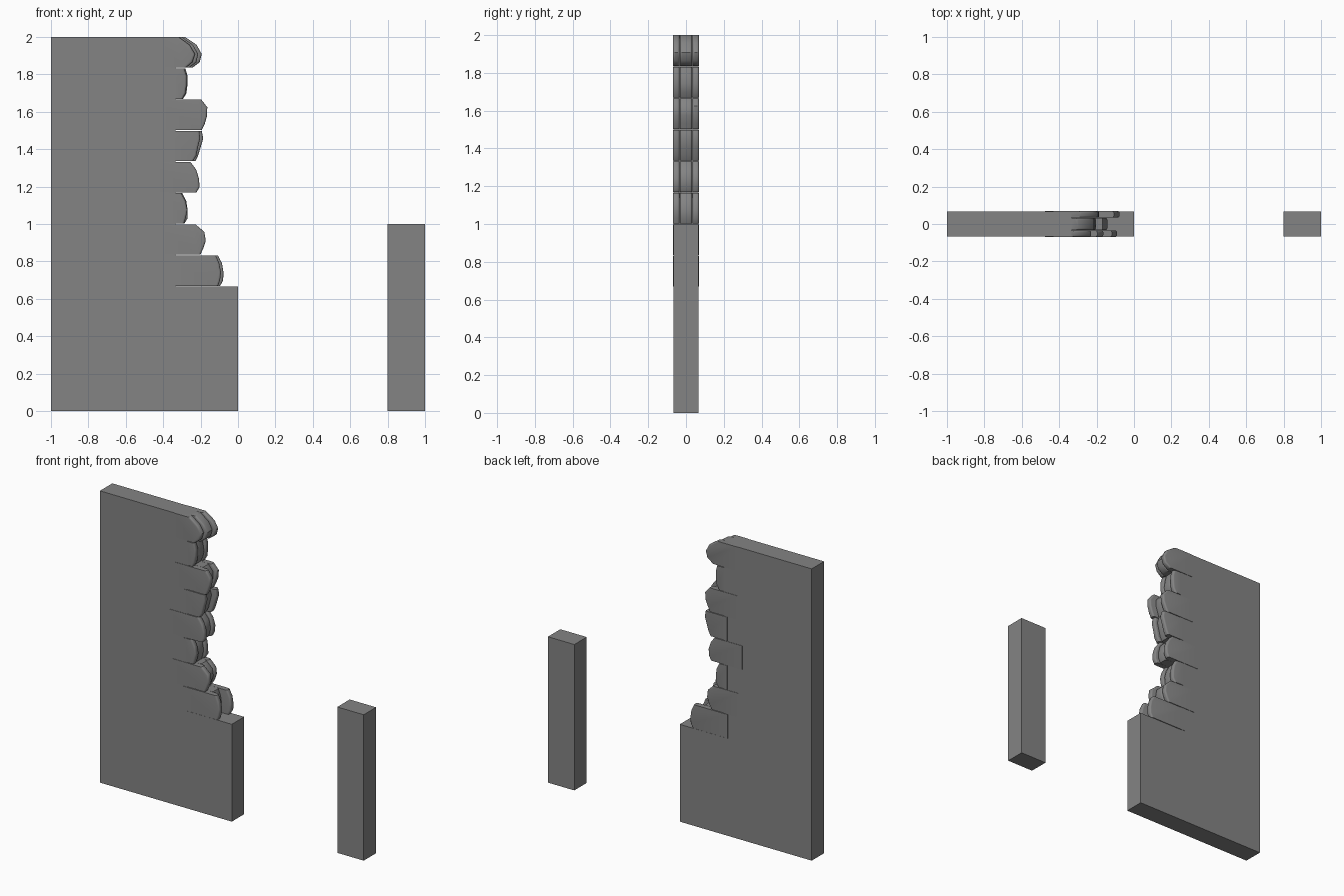
import bpy, bmesh, random

if "Cube" in bpy.data.objects:
    bpy.data.objects.remove(bpy.data.objects["Cube"])

random.seed(4)
stone_mat = bpy.data.materials.new("plain grey")
stone_mat.diffuse_color = (0.23, 0.23, 0.23, 1)
stone_mat.use_nodes = True
stone_mat.node_tree.nodes["Principled BSDF"].inputs["Base Color"].default_value = stone_mat.diffuse_color

T = 0.067          # half thickness of the wall
EDGE = -0.335      # where the solid upper wall stops
COURSE = 1 / 6     # height of one course of stones


def prism(name, profile, y0, y1, round_right=0.0):
    """Extrude an XZ profile along y; optionally round the edges of its free end."""
    bm = bmesh.new()
    face = bm.faces.new([bm.verts.new((x, y0, z)) for x, z in profile])
    out = bmesh.ops.extrude_face_region(bm, geom=[face])
    verts = [v for v in out["geom"] if isinstance(v, bmesh.types.BMVert)]
    bmesh.ops.translate(bm, verts=verts, vec=(0, y1 - y0, 0))
    bmesh.ops.recalc_face_normals(bm, faces=bm.faces[:])
    if round_right:
        xs = min(x for x, z in profile) + 0.001
        rim = [e for e in bm.edges if all(v.co.x > xs for v in e.verts)
               and abs(e.verts[0].co.y - e.verts[1].co.y) < 1e-5]
        bmesh.ops.bevel(bm, geom=rim, offset=round_right, segments=3,
                        profile=0.5, affect='EDGES', clamp_overlap=True)
    mesh = bpy.data.meshes.new(name)
    bm.to_mesh(mesh)
    bm.free()
    mesh.materials.append(stone_mat)
    ob = bpy.data.objects.new(name, mesh)
    bpy.context.collection.objects.link(ob)
    if round_right:
        bpy.ops.object.select_all(action='DESELECT')
        ob.select_set(True)
        bpy.context.view_layer.objects.active = ob
        bpy.ops.object.shade_smooth_by_angle(angle=0.7)
    return ob


# Solid wall with a tall left part and a low step, and the separate post
prism("wall", [(-1, 0), (0, 0), (0, 0.667), (EDGE, 0.667), (EDGE, 2), (-1, 2)], -T, T)
prism("post", [(0.8, 0), (1, 0), (1, 1), (0.8, 1)], -T, T)

# Broken-edge stones per course, bottom to top:
# left end, then right end at five heights, then shortening of front / back / core
courses = [
    (-0.365, (-.095, -.083, -.080, -.088, -.105), (.010, 0, .06)),
    (-0.445, (-.205, -.190, -.175, -.182, -.225), (0, .030, .03)),
    (-0.360, (-.285, -.272, -.270, -.280, -.300), (.004, 0, .01)),
    (-0.475, (-.220, -.208, -.205, -.220, -.255), (0, .010, .02)),
    (-0.360, (-.225, -.210, -.198, -.188, -.195), (.015, 0, .03)),
    (-0.435, (-.195, -.182, -.170, -.166, -.200), (0, .025, .04)),
    (-0.335, (-.290, -.272, -.268, -.272, -.280), (.006, 0, .01)),
    (-0.430, (-.240, -.205, -.192, -.225, -.280), (.035, 0, .02)),
]
heights = (0, 0.18, 0.45, 0.75, 1)


def stone(name, i, left, ends, short, y0, y1):
    z0, g = 0.667 + i * COURSE, 0.002
    right = [(x - short + random.uniform(-.004, .004),
              z0 + g * (1 - 2 * h) + h * COURSE) for x, h in zip(ends, heights)]
    z_top = right[-1][1]
    # the topmost stones end flush with the top of the wall
    if i == 7:
        right[-1] = (right[-1][0], 2.0)
        z_top = 2.0
    prism(name, [(left, z0 + g)] + right + [(left, z_top)], y0, y1, 0.011)


for i, (left, ends, (sf, sb, sc)) in enumerate(courses):
    stone(f"front_stone_{i + 1}", i, left, ends, sf, -0.0695, -0.034)
    stone(f"back_stone_{i + 1}", i, left, ends, sb, 0.034, 0.0695)
    stone(f"core_stone_{i + 1}", i, EDGE - 0.02, ends, sc, -0.033, 0.033)
